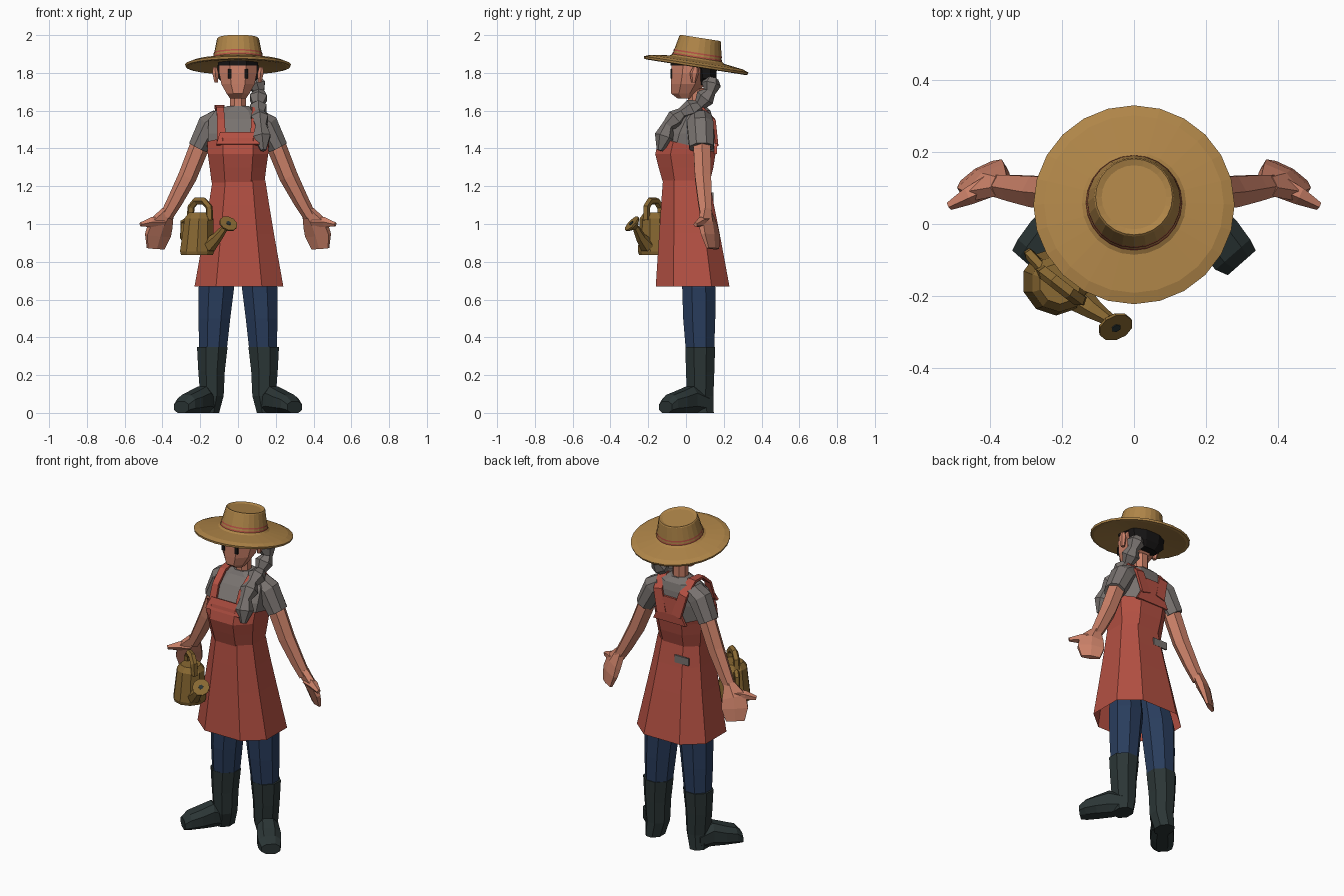
import bpy, bmesh, math
from mathutils import Vector as V

X, Y, Z = V((1, 0, 0)), V((0, 1, 0)), V((0, 0, 1))


def material(name, r, g, b):
    m = bpy.data.materials.new(name)
    m.diffuse_color = (r, g, b, 1)
    return m


STRAW = material("straw", 0.43, 0.235, 0.065)
RED = material("apron red", 0.45, 0.08, 0.055)
SKIN = material("skin", 0.60, 0.22, 0.14)
GREY = material("shirt grey", 0.19, 0.17, 0.16)
DENIM = material("denim", 0.022, 0.046, 0.108)
RUBBER = material("boot rubber", 0.024, 0.036, 0.036)
BLACK = material("hair black", 0.008, 0.007, 0.007)
BRASS = material("can brass", 0.25, 0.14, 0.032)


def loft(name, secs, mat, n=8, ref=X, axis=None, flat=True, caps=True, p=1.0):
    """Skin rings (centre, radius a, radius b); a lies along ref. flat: flats face the axes; p < 1: boxier."""
    bm = bmesh.new()
    pts = [V(s[0]) for s in secs]
    k, off = (1 / math.cos(math.pi / n), math.pi / n) if flat else (1, 0)

    def soft(v):
        return math.copysign(abs(k * v) ** p, v)

    rings = []
    for i, (_, ra, rb) in enumerate(secs):
        t = V(axis) if axis else pts[min(i + 1, len(pts) - 1)] - pts[max(i - 1, 0)]
        t.normalize()
        a = (ref - t * ref.dot(t)).normalized()
        b = t.cross(a)
        angles = [off + 2 * math.pi * j / n for j in range(n)]
        rings.append([bm.verts.new(pts[i] + a * (ra * soft(math.cos(g))) + b * (rb * soft(math.sin(g))))
                      for g in angles])
    for r0, r1 in zip(rings, rings[1:]):
        for j in range(n):
            bm.faces.new((r0[j], r0[(j + 1) % n], r1[(j + 1) % n], r1[j]))
    if caps:
        bm.faces.new(rings[0])
        bm.faces.new(rings[-1])
    bmesh.ops.recalc_face_normals(bm, faces=bm.faces)
    me = bpy.data.meshes.new(name)
    bm.to_mesh(me)
    bm.free()
    me.materials.append(mat)
    ob = bpy.data.objects.new(name, me)
    bpy.context.collection.objects.link(ob)
    return ob


def stack(name, rows, mat, n=8, caps=True, x=0, p=1.0):
    """Horizontal rings given as (z, half width, front y, back y)."""
    return loft(name, [((x, (f + b) / 2, z), w, (b - f) / 2) for z, w, f, b in rows], mat, n, X, Z, True, caps, p)


def tube(name, path, radii, mat, n=6, ref=Y):
    return loft(name, [(p, r, r) for p, r in zip(path, radii)], mat, n, ref)


def box(name, c, w, d, h, mat):
    x, y, z = c
    return stack(name, [(z - h / 2, w / 2, y - d / 2, y + d / 2), (z + h / 2, w / 2, y - d / 2, y + d / 2)], mat, 4, x=x)


# Hat: tilted back, with a shallow dish in the crown
tilt = V((0, 0.155, 0.988))
hat_base = V((0, 0.052, 1.835))


def hat_part(name, prof, mat, caps=True):
    loft(name, [(hat_base + tilt * h, r, r) for h, r in prof], mat, 24, X, tilt, False, caps)


hat_part("straw_hat", [(0.012, 0.11), (-0.005, 0.26), (-0.002, 0.277), (0.01, 0.28), (0.022, 0.25), (0.036, 0.145),
                       (0.045, 0.132), (0.147, 0.111), (0.152, 0.107), (0.145, 0.09)], STRAW)
for h in (0.046, 0.064):
    hat_part("hat_band", [(h, 0.134 - 0.2 * (h - 0.045)), (h + 0.008, 0.132 - 0.2 * (h - 0.045))], RED, False)

# Head, neck and hair
stack("head", [(1.665, 0.042, -0.045, 0.03), (1.69, 0.06, -0.078, 0.06), (1.74, 0.088, -0.08, 0.10),
               (1.80, 0.10, -0.08, 0.13), (1.86, 0.10, -0.075, 0.13)], SKIN)
stack("neck", [(1.57, 0.05, 0.0, 0.105), (1.62, 0.042, 0.01, 0.095), (1.72, 0.042, 0.01, 0.095)], SKIN)
stack("hair_back", [(1.735, 0.07, 0.07, 0.14), (1.77, 0.105, 0.06, 0.16), (1.84, 0.11, 0.045, 0.165)], BLACK)
stack("hair_cap", [(1.84, 0.106, -0.083, 0.165), (1.87, 0.106, -0.078, 0.165)], BLACK)
for s in (1, -1):
    box("eye", (s * 0.044, -0.0785, 1.795), 0.02, 0.009, 0.05, BLACK)
    loft("ear", [((s * 0.115, 0.04, 1.75), 0.01, 0.01), ((s * 0.12, 0.045, 1.80), 0.016, 0.022),
                 ((s * 0.122, 0.05, 1.83), 0.01, 0.012)], SKIN, 6, X, Z)

# Braid: a bead for each segment, coming over the shoulder
braid = [V(p) for p in ((0.09, 0.14, 1.77), (0.11, 0.125, 1.70), (0.105, 0.07, 1.63), (0.11, -0.02, 1.585),
                        (0.12, -0.095, 1.52), (0.135, -0.14, 1.39))]
path, radii = [], []
for p, q in zip(braid, braid[1:]):
    path += [p, p.lerp(q, 0.45)]
    radii += [0.028, 0.045]
tube("braid", path + [braid[-1]], radii + [0.014], GREY, 6, X)

# Shirt
stack("shirt", [(1.20, 0.13, -0.11, 0.115), (1.36, 0.152, -0.145, 0.148), (1.48, 0.16, -0.105, 0.15),
                (1.555, 0.155, -0.055, 0.142), (1.60, 0.12, -0.01, 0.13), (1.625, 0.055, 0.005, 0.105)], GREY, p=0.9)

# Apron: open skirt, bodice rising to the front, bib, back panel
stack("apron_skirt", [(0.67, 0.235, -0.16, 0.23), (0.95, 0.185, -0.142, 0.178), (1.10, 0.16, -0.132, 0.148),
                      (1.23, 0.14, -0.122, 0.125)], RED, 8, False, 0.005, 0.75)
bodice = stack("apron_bodice", [(1.22, 0.14, -0.122, 0.125), (1.30, 0.15, -0.145, 0.145), (1.37, 0.16, -0.163, 0.156),
                                (1.42, 0.163, -0.143, 0.157)], RED, 8, False, p=0.8)
for v in bodice.data.vertices:
    if v.co.z > 1.4:
        v.co.z -= 0.25 * v.co.y
loft("apron_bib", [((0, -0.146, 1.42), 0.115, 0.008), ((0, -0.118, 1.485), 0.095, 0.008)], RED, 4)
loft("apron_back_panel", [((0, 0.155, 1.37), 0.11, 0.008), ((0, 0.158, 1.42), 0.085, 0.008),
                          ((0, 0.152, 1.52), 0.04, 0.008)], RED, 4)
box("apron_back_gap", (-0.07, 0.1405, 1.145), 0.095, 0.009, 0.045, GREY)
for s in (1, -1):
    loft("apron_strap", [((s * x, y, z), w, 0.008) for x, y, z, w in
                         ((0.088, -0.125, 1.44, 0.024), (0.09, -0.085, 1.55, 0.02), (0.095, -0.01, 1.612, 0.02),
                          (0.098, 0.08, 1.622, 0.026), (0.085, 0.148, 1.55, 0.028), (0.05, 0.163, 1.42, 0.03))], RED, 4)

for s in (1, -1):
    def P(x, y, z):
        return V((s * x, y, z))

    # Sleeve and arm
    loft("sleeve", [(P(0.10, 0.07, 1.56), 0.065, 0.05), (P(0.15, 0.075, 1.525), 0.07, 0.064),
                    (P(0.212, 0.082, 1.405), 0.064, 0.052)], GREY, 8, Y)
    tube("arm", [P(0.18, 0.085, 1.47), P(0.212, 0.085, 1.39), P(0.268, 0.09, 1.25), P(0.335, 0.10, 1.12),
                 P(0.38, 0.107, 1.04)], [0.044, 0.045, 0.043, 0.036, 0.03], SKIN)
    # Hand: palm turned forwards, fingers together, thumb outwards
    wide = V((s * 0.82, -0.5, 0))
    loft("hand", [(P(0.37, 0.107, 1.07), 0.03, 0.027), (P(0.408, 0.116, 1.0), 0.068, 0.028),
                  (P(0.424, 0.13, 0.94), 0.074, 0.022), (P(0.436, 0.142, 0.87), 0.052, 0.012)], SKIN, 6, wide)
    tube("thumb", [P(0.40, 0.11, 1.01), P(0.46, 0.08, 1.01), P(0.515, 0.05, 0.997)], [0.028, 0.022, 0.01], SKIN, 5)

    # Trouser leg
    loft("trouser_leg", [(P(0.09, 0.035, 0.90), 0.075, 0.075), (P(0.115, 0.068, 0.66), 0.094, 0.088),
                         (P(0.125, 0.07, 0.50), 0.084, 0.085), (P(0.133, 0.074, 0.33), 0.073, 0.075)],
         DENIM, 8, X, Z)
    # Boot: shaft and turned-out foot
    loft("boot_shaft", [(P(0.136, 0.075, 0.35), 0.081, 0.079), (P(0.14, 0.075, 0.22), 0.07, 0.075),
                        (P(0.138, 0.075, 0.09), 0.062, 0.07), (P(0.15, 0.085, 0.0), 0.05, 0.062)], RUBBER, 8, X, Z)
    foot = [(0.145, 0.09, 0.055, 0.10), (0.19, 0.02, 0.06, 0.14), (0.235, -0.035, 0.067, 0.115),
            (0.275, -0.085, 0.064, 0.095), (0.3, -0.108, 0.052, 0.06)]
    loft("boot_foot", [(P(x, y, h / 2), h / 2, w) for x, y, w, h in foot], RUBBER, 8, Z, (s * 0.66, -0.75, 0), p=0.8)

# Watering can: body, handles, spout and rose
loft("can_body", [((-0.217, -0.16, 0.835), 0.084, 0.084), ((-0.217, -0.16, 0.855), 0.09, 0.09),
                  ((-0.207, -0.165, 1.03), 0.076, 0.076), ((-0.206, -0.165, 1.06), 0.055, 0.055)], BRASS, 10, X, Z)
tube("can_top_handle", [(-0.255, -0.132, 1.02), (-0.248, -0.137, 1.09), (-0.222, -0.157, 1.122), (-0.18, -0.19, 1.122),
                        (-0.153, -0.21, 1.09), (-0.15, -0.21, 1.02)], [0.016] * 6, BRASS, 5, V((0.6, 0.8, 0)))
tube("can_back_handle", [(-0.25, -0.13, 1.03), (-0.29, -0.085, 1.01), (-0.292, -0.082, 0.93), (-0.26, -0.12, 0.88)],
     [0.013] * 4, BRASS, 5, V((0.6, 0.8, 0)))
tube("can_spout", [(-0.155, -0.205, 0.885), (-0.11, -0.24, 0.93), (-0.066, -0.268, 0.985)], [0.036, 0.024, 0.015], BRASS)
nose = V((0.3, -0.68, 0.65)).normalized()
rose = V((-0.052, -0.285, 1.0))
loft("can_rose", [(rose - nose * 0.03, 0.014, 0.014), (rose - nose * 0.004, 0.046, 0.046),
                  (rose + nose * 0.006, 0.047, 0.047)], BRASS, 10, X, nose)
loft("rose_hole", [(rose + nose * 0.004, 0.012, 0.012), (rose + nose * 0.009, 0.012, 0.012)], RUBBER, 6, X, nose)
